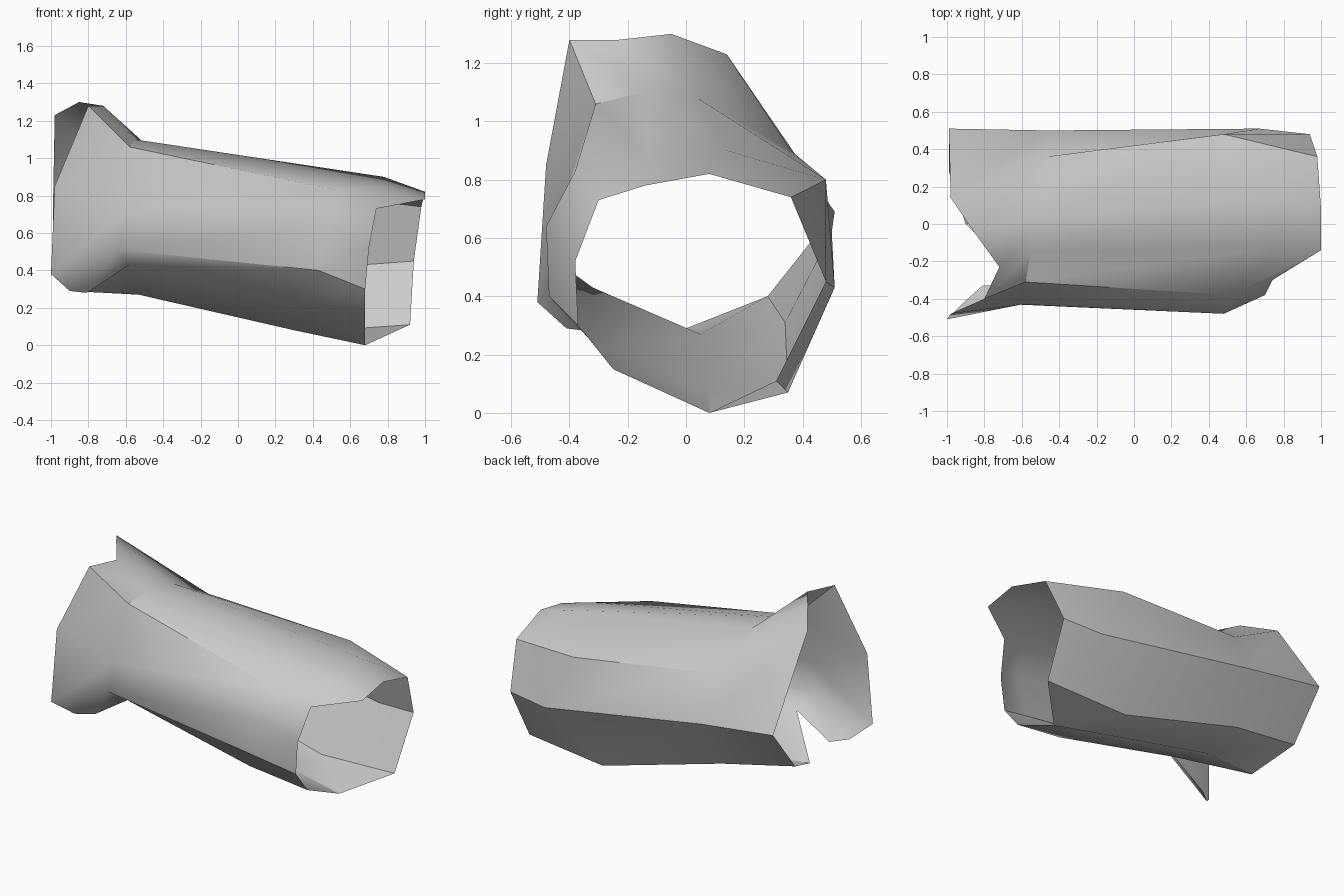
import bpy
import bmesh
import math
from mathutils import Vector

default_cube = bpy.data.objects.get("Cube")
if default_cube:
    bpy.data.objects.remove(default_cube, do_unlink=True)

# One pale grey for the whole shell
grey = bpy.data.materials.new("pale_grey")
grey.use_nodes = True
colour = (0.6, 0.6, 0.6, 1)
grey.diffuse_color = colour
grey.node_tree.nodes["Principled BSDF"].inputs["Base Color"].default_value = colour

# Lengthwise rails of the tube, in hundredths of a unit, listed around the section.
# Each rail runs: flared rim, neck, shoulder, oblique open end.
rails = {
    "upper_front": [(-80, -40, 128), (-58, -31, 106), (52, -38, 83), (74, -30, 73)],
    "top_front": [(-72, -23, 128), (-55, -15, 110), (78, -12, 85), (100, -14, 78)],
    "top_back": [(-85, -5, 130), (-50, 4, 108), (78, 14, 90), (100, 8, 82)],
    "upper_back": [(-98, 14, 123), (-47, 36, 90), (48, 48, 80), (98, 36, 74)],
    "middle_back": [(-99, 51, 69), (-46, 50, 62), (67, 51, 43), (94, 48, 45)],
    "lower_back": [(-99, 28, 40), (-50, 34, 31), (36, 35, 7), (92, 31, 11)],
    "bottom": [(-90, 0, 29), (-53, 5, 27), (30, 8, 8), (68, 8, 0)],
    "lower_front": [(-58, -32, 43), (30, -31, 23), (68, -25, 15)],
    "middle_front": [(-100, -51, 38), (-64, -43, 51), (43, -47, 40), (68, -37, 30)],
    "front": [(-98, -48, 85), (-60, -43, 71), (48, -48, 64), (70, -38, 52)],
}
# Two extra corners of the torn lip under the front of the flare
lip_corners = [(-90, -41, 29), (-81, -33, 28)]


def add_point(bm, point):
    return bm.verts.new(Vector(point) / 100)


def skin(bm, first, second):
    """Fill the strip between two neighbouring rails."""
    for i in range(len(first) - 1):
        corners = [first[i], first[i + 1], second[i + 1], second[i]]
        bm.faces.new(list(dict.fromkeys(corners)))


bm = bmesh.new()
rows = {name: [add_point(bm, p) for p in path] for name, path in rails.items()}

# The notch is where the lower front rail starts at the neck instead of the rim
notch = rows["lower_front"][0]
rows["lower_front"].insert(0, notch)

# Tube wall, leaving the torn corner to the lip
names = list(rows)
for name, following in zip(names, names[1:] + names[:1]):
    if name == "lower_front":
        skin(bm, rows[name][1:], rows[following][1:])
    else:
        skin(bm, rows[name], rows[following])

# Flared lip beside the notch
outer, inner = [add_point(bm, p) for p in lip_corners]
rim, hinge = rows["middle_front"][:2]
bm.faces.new([notch, hinge, inner])
bm.faces.new([inner, hinge, outer])
bm.faces.new([outer, hinge, rim])

mesh = bpy.data.meshes.new("tube_shell")
bm.to_mesh(mesh)
bm.free()
mesh.materials.append(grey)
shell = bpy.data.objects.new("tube_shell", mesh)
bpy.context.collection.objects.link(shell)

# Soft shading with crisp creases
bpy.ops.object.select_all(action="DESELECT")
shell.select_set(True)
bpy.context.view_layer.objects.active = shell
bpy.ops.object.shade_smooth_by_angle(angle=math.radians(35))
